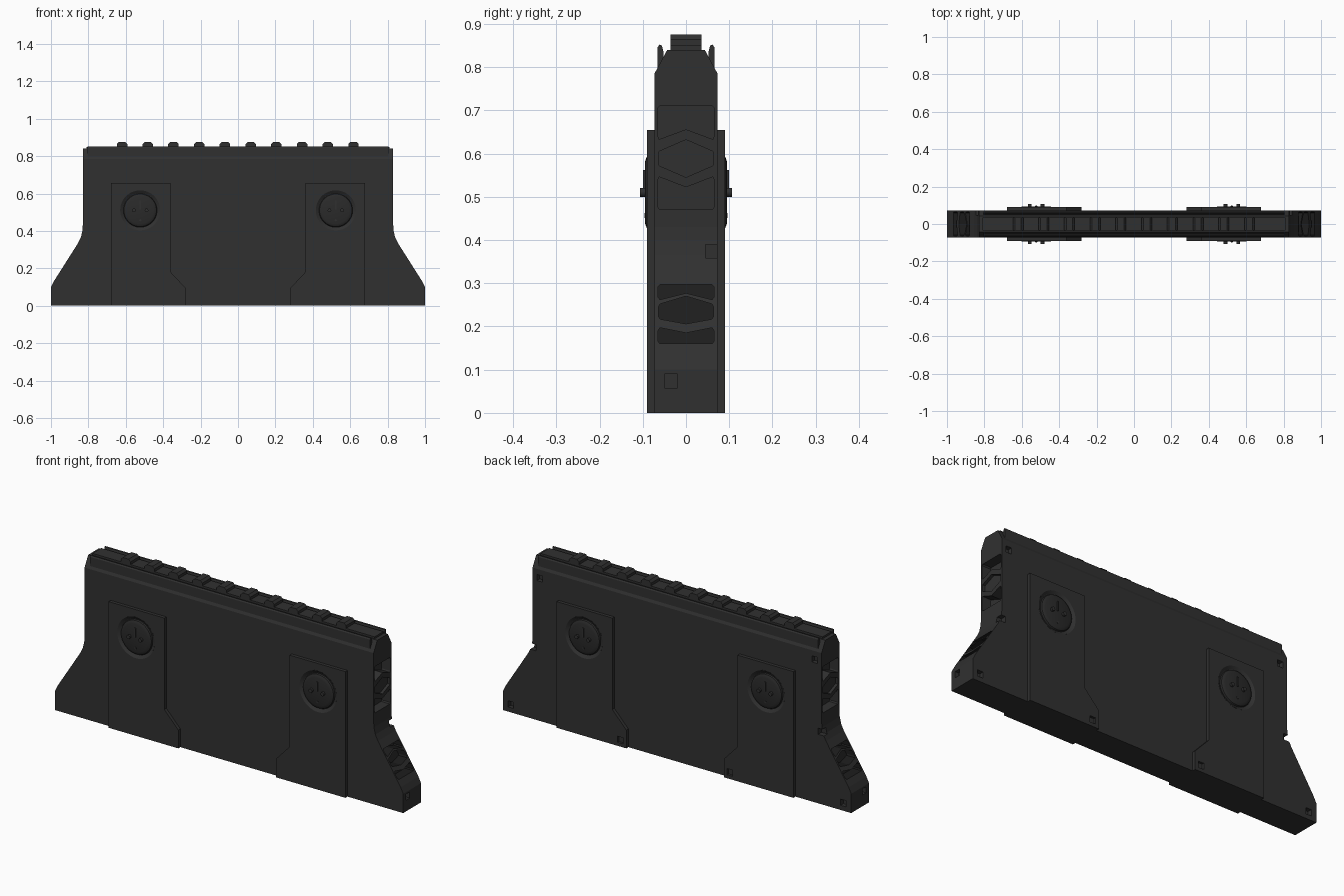
import bpy, bmesh, math
from mathutils import Vector

if "Cube" in bpy.data.objects:
    bpy.data.objects.remove(bpy.data.objects["Cube"])


def material(name, v):
    m = bpy.data.materials.new(name)
    m.diffuse_color = (v, v, v, 1)
    m.use_nodes = True
    m.node_tree.nodes["Principled BSDF"].inputs["Base Color"].default_value = m.diffuse_color
    return m


CHARCOAL = material("charcoal", 0.03)
KNOB = material("dark_charcoal", 0.023)
RECESS = material("recess_black", 0.012)
MATS = [CHARCOAL, KNOB, RECESS]


def prism(bm, a, b, mat=0):
    """Closed prism between two matching point loops."""
    va = [bm.verts.new(p) for p in a]
    vb = [bm.verts.new(p) for p in b]
    n = len(va)
    fs = [bm.faces.new(va), bm.faces.new(vb[::-1])]
    fs += [bm.faces.new((va[i], vb[i], vb[(i + 1) % n], va[(i + 1) % n])) for i in range(n)]
    for f in fs:
        f.material_index = mat


def prism_y(bm, xz, y0, y1, mat=0):
    prism(bm, [(x, y0, z) for x, z in xz], [(x, y1, z) for x, z in xz], mat)


def box(bm, x0, x1, y0, y1, z0, z1, mat=0):
    prism_y(bm, [(x0, z0), (x1, z0), (x1, z1), (x0, z1)], y0, y1, mat)


def circle(cx, cz, r, n):
    return [(cx + r * math.cos(2 * math.pi * i / n), cz + r * math.sin(2 * math.pi * i / n)) for i in range(n)]


def finish(bm, name, smooth=False):
    bmesh.ops.recalc_face_normals(bm, faces=bm.faces[:])
    me = bpy.data.meshes.new(name)
    bm.to_mesh(me)
    bm.free()
    for m in MATS:
        me.materials.append(m)
    ob = bpy.data.objects.new(name, me)
    bpy.context.collection.objects.link(ob)
    if smooth:
        bpy.context.view_layer.objects.active = ob
        ob.select_set(True)
        bpy.ops.object.shade_smooth_by_angle(angle=math.radians(25))
        ob.select_set(False)
    return ob


def cut(ob, bm):
    cutter = finish(bm, "cutter")
    cutter.hide_render = True
    mod = ob.modifiers.new("cut", 'BOOLEAN')
    mod.operation = 'DIFFERENCE'
    mod.solver = 'EXACT'
    mod.object = cutter
    bpy.context.view_layer.objects.active = ob
    bpy.ops.object.modifier_apply(modifier=mod.name)
    bpy.data.objects.remove(cutter)


# Main wall: flared outline extruded through its thickness
T = 0.073
half = [(1, 0), (1, 0.10), (0.985, 0.13), (0.855, 0.335), (0.84, 0.365), (0.832, 0.40), (0.83, 0.43), (0.83, 0.84)]
bm = bmesh.new()
prism_y(bm, half + [(-x, z) for x, z in reversed(half)], -T, T)
body = finish(bm, "barrier_body")

# Cutters: top chamfers, end vents, corner notches, small sockets
bm = bmesh.new()
for s in (-1, 1):
    tri = [(0.0735, 0.784), (0.043, 0.8405), (0.043, 0.9), (0.1, 0.9), (0.1, 0.784)]
    prism(bm, [(-1.1, s * y, z) for y, z in tri], [(1.1, s * y, z) for y, z in tri])


def vent(bm, s, half_yz, surface, depth, mat):
    pts = half_yz + [(-y, z) for y, z in reversed(half_yz) if y > 0]
    prism(bm, [(s * (surface(z) - depth), y, z) for y, z in pts],
          [(s * (surface(z) + 0.05), y, z) for y, z in pts], mat)


def flat(z):
    return 0.83


def slope(z):
    return 0.985 - (z - 0.13) * 0.634


for s in (-1, 1):
    # upper vents
    vent(bm, s, [(0, 0.656), (0.062, 0.633), (0.065, 0.64), (0.065, 0.705), (0.06, 0.711)], flat, 0.05, 0)
    vent(bm, s, [(0, 0.545), (0.062, 0.572), (0.062, 0.605), (0, 0.632)], flat, 0.015, 0)
    vent(bm, s, [(0, 0.522), (0.062, 0.546), (0.065, 0.54), (0.065, 0.476), (0.06, 0.47)], flat, 0.05, 0)
    # lower vents on the sloped flare
    vent(bm, s, [(0, 0.277), (0.06, 0.262), (0.065, 0.268), (0.065, 0.292), (0.06, 0.297)], slope, 0.05, 2)
    vent(bm, s, [(0, 0.206), (0.06, 0.217), (0.064, 0.224), (0.064, 0.245), (0.06, 0.252), (0, 0.27)], slope, 0.05, 2)
    vent(bm, s, [(0, 0.185), (0.06, 0.197), (0.065, 0.19), (0.065, 0.166), (0.06, 0.16)], slope, 0.05, 2)
    # notch at the back corner and small sockets
    box(bm, *sorted((s * 0.81, s * 1.1)), 0.045, 0.1, 0.358, 0.39)
    box(bm, *sorted((s * 0.98, s * 1.1)), -0.05, -0.02, 0.058, 0.09)
    for x, z in ((0.79, 0.74), (0.955, 0.04)):
        box(bm, s * x - 0.016, s * x + 0.016, 0.05, 0.1, z - 0.016, z + 0.016)
cut(body, bm)

# Raised side plates with round holes
CX, CZ = 0.523, 0.51
plate = [(0.28, 0), (0.28, 0.095), (0.36, 0.18), (0.36, 0.655), (0.68, 0.655), (0.68, 0)]
bm = bmesh.new()
cb = bmesh.new()
for sx in (-1, 1):
    for sy in (-1, 1):
        prism_y(bm, [(sx * x, z) for x, z in plate], sy * 0.07, sy * 0.09)
        prism_y(cb, circle(sx * CX, CZ, 0.107, 48), sy * 0.078, sy * 0.12)
    box(cb, sx * 0.315 - 0.016, sx * 0.315 + 0.016, 0.078, 0.12, 0.018, 0.05)
plates = finish(bm, "side_plates")
cut(plates, cb)

# Round knobs: sloped rim and low dome, turned about the y axis
dish = [(0.107, 0.0905), (0.093, 0.081), (0.09, 0.081), (0.087, 0.088), (0.082, 0.091), (0.072, 0.0945)]
bm = bmesh.new()
fb = bmesh.new()
for sx in (-1, 1):
    for sy in (-1, 1):
        cx = sx * CX
        rings = [[bm.verts.new((x, sy * y, z)) for x, z in circle(cx, CZ, r, 48)] for r, y in dish]
        for k, (a, b) in enumerate(zip(rings, rings[1:])):
            for i in range(48):
                f = bm.faces.new((a[i], a[(i + 1) % 48], b[(i + 1) % 48], b[i]))
                f.material_index = 1 if k else 0
        bm.faces.new(rings[-1]).material_index = 1
        # two pins, a pointer bar and a small stud
        for dx in (-0.034, 0.034):
            prism_y(fb, circle(cx + dx, CZ, 0.010, 12), sy * 0.09, sy * 0.106)
        box(fb, cx - 0.004, cx + 0.004, *sorted((sy * 0.09, sy * 0.099)), CZ + 0.005, CZ + 0.052)
        prism_y(fb, circle(cx, CZ - 0.053, 0.006, 8), sy * 0.09, sy * 0.096)
knobs = finish(bm, "round_knobs", True)
# open dish shells: make every face point outwards from the wall
bm = bmesh.new()
bm.from_mesh(knobs.data)
bmesh.ops.reverse_faces(bm, faces=[f for f in bm.faces if f.normal.y * f.calc_center_median().y < -1e-6])
bm.to_mesh(knobs.data)
bm.free()
finish(fb, "knob_pins")

# Top rail with ten octagonal ribs
bm = bmesh.new()
box(bm, -0.81, 0.81, -0.036, 0.036, 0.83, 0.85)
finish(bm, "top_rail")
bm = bmesh.new()
rib = [(-0.028, 0.845), (-0.028, 0.864), (-0.017, 0.875), (0.017, 0.875), (0.028, 0.864), (0.028, 0.845)]
for i in range(10):
    x0 = -0.62 + i * 0.1375
    prism_y(bm, [(x0 + x, z) for x, z in rib], -0.036, 0.036)
finish(bm, "rail_ribs")

# Thin lips along both top edges
bm = bmesh.new()
lip = [(0.066, 0.79), (0.066, 0.845), (0.062, 0.852), (0.056, 0.85), (0.052, 0.835), (0.052, 0.79)]
for s in (-1, 1):
    prism(bm, [(-0.805, s * y, z) for y, z in lip], [(0.805, s * y, z) for y, z in lip])
finish(bm, "top_lips")
